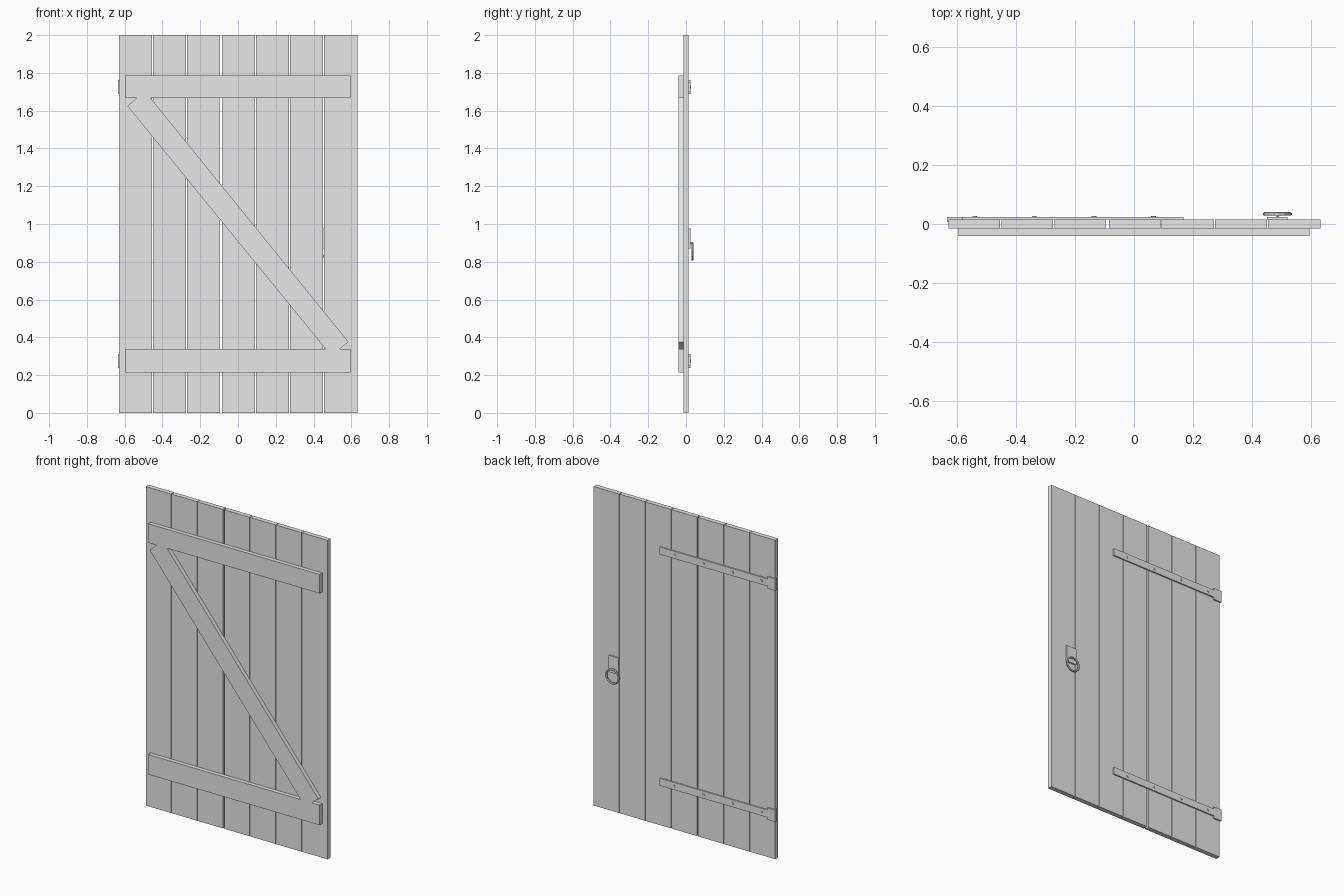
import bpy
import bmesh
import math
from mathutils import Matrix

cube = bpy.data.objects.get("Cube")
if cube:
    bpy.data.objects.remove(cube, do_unlink=True)

grey = bpy.data.materials.new("plain_grey")
grey.use_nodes = True
grey.diffuse_color = (0.8, 0.8, 0.8, 1)
grey.node_tree.nodes["Principled BSDF"].inputs["Base Color"].default_value = (0.8, 0.8, 0.8, 1)


def finish(name, bm):
    bmesh.ops.recalc_face_normals(bm, faces=bm.faces[:])
    mesh = bpy.data.meshes.new(name)
    bm.to_mesh(mesh)
    bm.free()
    mesh.materials.append(grey)
    obj = bpy.data.objects.new(name, mesh)
    bpy.context.collection.objects.link(obj)
    return obj


def slab(name, outline, y0, y1):
    """Extrude an (x, z) outline from y0 to y1."""
    bm = bmesh.new()
    face = bm.faces.new([bm.verts.new((x, y0, z)) for x, z in outline])
    new = bmesh.ops.extrude_face_region(bm, geom=[face])["geom"]
    verts = [v for v in new if isinstance(v, bmesh.types.BMVert)]
    bmesh.ops.translate(bm, verts=verts, vec=(0, y1 - y0, 0))
    return finish(name, bm)


def box(name, x0, x1, y0, y1, z0, z1):
    return slab(name, [(x0, z0), (x1, z0), (x1, z1), (x0, z1)], y0, y1)


def peg(name, x, z, radius, y0, y1, sides=8):
    bm = bmesh.new()
    place = Matrix.Translation((x, (y0 + y1) / 2, z)) @ Matrix.Rotation(math.pi / 2, 4, 'X')
    bmesh.ops.create_cone(bm, cap_ends=True, segments=sides, radius1=radius,
                          radius2=radius, depth=y1 - y0, matrix=place)
    return finish(name, bm)


BACK = 0.0145    # half the plank thickness
PLATE = 0.023    # outer face of the ironwork

# Vertical planks, with a wider gap left of the middle
left = -0.629
gaps = [(-0.452, 0.004), (-0.272, 0.004), (-0.09, 0.010),
        (0.092, 0.004), (0.273, 0.004), (0.453, 0.004), (0.632, 0)]
for i, (centre, gap) in enumerate(gaps):
    box(f"plank_{i + 1}", left, centre - gap / 2, -BACK, BACK, 0, 2)
    left = centre + gap / 2

# Two rails and the diagonal brace, one flush Z-shaped frame
slab("rails_and_brace", [
    (-0.595, 1.667), (-0.595, 1.786), (0.595, 1.786), (0.595, 1.667),
    (-0.463, 1.667), (0.585, 0.376), (0.54, 0.339), (0.595, 0.339),
    (0.595, 0.214), (-0.595, 0.214), (-0.595, 0.339), (0.463, 0.339),
    (-0.585, 1.624), (-0.537, 1.667)], -0.04, -BACK)

# Strap hinges with bolts
for label, z in (("lower", 0.275), ("upper", 1.725)):
    box(f"{label}_hinge_strap", -0.58, 0.168, BACK, PLATE, z - 0.023, z + 0.023)
    box(f"{label}_hinge_knuckle", -0.635, -0.58, 0.006, PLATE, z - 0.037, z + 0.037)
    for i in range(4):
        peg(f"{label}_hinge_bolt_{i + 1}", -0.54 + 0.202 * i, z, 0.008, PLATE - 0.003, 0.027)

# Handle plate, pin and ring
box("handle_plate", 0.451, 0.521, BACK, PLATE, 0.87, 0.975)
peg("handle_pin", 0.486, 0.899, 0.004, PLATE - 0.003, 0.034, 6)
bm = bmesh.new()
place = Matrix.Translation((0.486, 0.034, 0.855))
sides, tube = 12, 6
grid = []
for i in range(sides):
    a = math.tau * i / sides
    row = []
    for j in range(tube):
        b = math.tau * (j + 0.5) / tube
        r = 0.044 + 0.006 * math.cos(b)
        row.append(bm.verts.new((r * math.cos(a), 0.006 * math.sin(b), r * math.sin(a))))
    grid.append(row)
for i in range(sides):
    here, there = grid[i], grid[(i + 1) % sides]
    for j in range(tube):
        k = (j + 1) % tube
        bm.faces.new((here[j], there[j], there[k], here[k]))
bmesh.ops.transform(bm, matrix=place, verts=bm.verts[:])
finish("handle_ring", bm)
